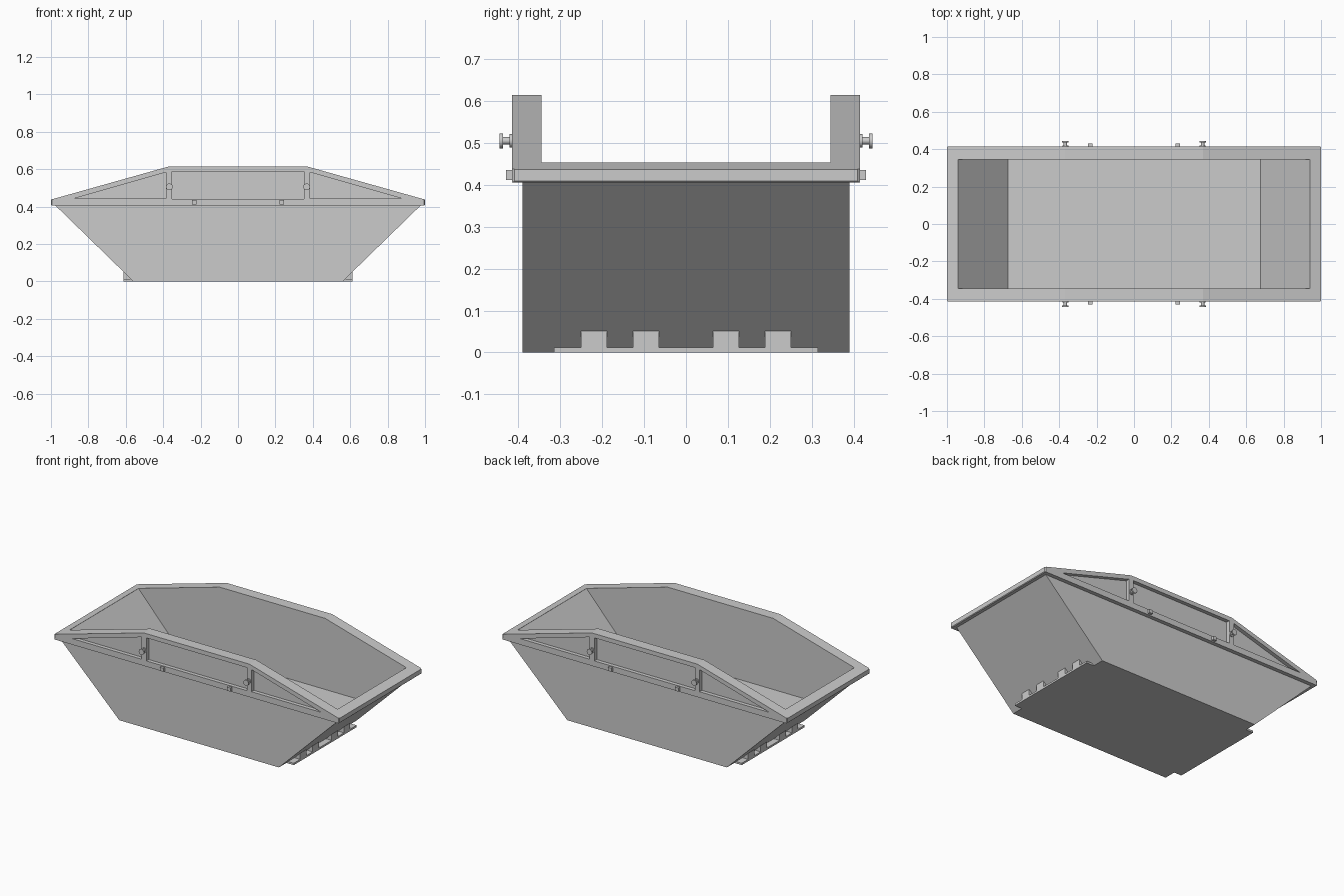
import bpy, bmesh, math
from mathutils import Matrix

if "Cube" in bpy.data.objects:
    bpy.data.objects.remove(bpy.data.objects["Cube"])


def add_object(name, bm):
    bmesh.ops.recalc_face_normals(bm, faces=bm.faces)
    mesh = bpy.data.meshes.new(name)
    bm.to_mesh(mesh)
    bm.free()
    ob = bpy.data.objects.new(name, mesh)
    bpy.context.collection.objects.link(ob)
    return ob


def prism(name, profile, y0, y1):
    """Extrude an (x, z) outline along y."""
    bm = bmesh.new()
    face = bm.faces.new([bm.verts.new((x, y0, z)) for x, z in profile])
    new = bmesh.ops.extrude_face_region(bm, geom=[face])["geom"]
    verts = [v for v in new if isinstance(v, bmesh.types.BMVert)]
    bmesh.ops.translate(bm, verts=verts, vec=(0, y1 - y0, 0))
    return add_object(name, bm)


def box(name, x0, x1, y0, y1, z0, z1):
    return prism(name, [(x0, z0), (x1, z0), (x1, z1), (x0, z1)], min(y0, y1), max(y0, y1))


def cut(ob, cutters):
    for c in cutters:
        m = ob.modifiers.new("cut", "BOOLEAN")
        m.operation = "DIFFERENCE"
        m.solver = "EXACT"
        m.object = c
        bpy.context.view_layer.objects.active = ob
        bpy.ops.object.modifier_apply(modifier=m.name)


def pin(name, x, z, side, rings):
    """Stack of discs (y0, y1, radius) pointing outward on one side."""
    bm = bmesh.new()
    for y0, y1, r in rings:
        mat = Matrix.Translation((x, side * (y0 + y1) / 2, z)) @ Matrix.Rotation(math.pi / 2, 4, "X")
        bmesh.ops.create_cone(bm, cap_ends=True, segments=20, radius1=r, radius2=r,
                              depth=y1 - y0, matrix=mat)
    ob = add_object(name, bm)
    bpy.ops.object.select_all(action="DESELECT")
    ob.select_set(True)
    bpy.context.view_layer.objects.active = ob
    bpy.ops.object.shade_smooth_by_angle()


# Cavity and side recess cutters
cavity = prism("cavity_cutter", [(-.675, .163), (.675, .163), (.94, .453), (.94, .8),
                                 (-.94, .8), (-.94, .453)], -.345, .345)
recesses = []
for s in (-1, 1):
    y0, y1 = sorted((s * .391, s * .5))
    recesses.append(box("panel_cutter", -.352, .352, y0, y1, .441, .587))
    for m in (-1, 1):
        tri = [(m * .875, .443), (m * .385, .443), (m * .385, .583)]
        recesses.append(prism("corner_panel_cutter", tri, y0, y1))

# Tapered tub
tub = prism("tub", [(-.56, 0), (.56, 0), (.978, .407), (-.978, .407)], -.39, .39)
cut(tub, [cavity])

# Raised rim with framed side panels
rim = prism("rim", [(-.996, .405), (.996, .405), (1, .409), (1, .437), (.37, .614),
                    (-.37, .614), (-1, .437), (-1, .409)], -.415, .415)
# Chamfered upright corners
bm = bmesh.new()
bm.from_mesh(rim.data)
corners = [e for e in bm.edges if all(abs(v.co.x) > .99 and v.co.z > .408 for v in e.verts)
           and abs(e.verts[0].co.y - e.verts[1].co.y) < .01]
bmesh.ops.bevel(bm, geom=corners, offset=.006, segments=1, affect="EDGES")
bm.to_mesh(rim.data)
bm.free()
cut(rim, [cavity] + recesses)

for c in [cavity] + recesses:
    bpy.data.objects.remove(c)

# Foot strips with lugs at both ends
for m in (-1, 1):
    x0, x1 = sorted((m * .55, m * .612))
    box("foot_strip", x0, x1, -.315, .315, 0, .012)
    for y in (-.22, -.095, .095, .22):
        box("foot_lug", x0, x1, y - .031, y + .031, .006, .052)

# Lifting pins and small rim pegs
for s in (-1, 1):
    for m in (-1, 1):
        pin("lifting_pin", m * .367, .505, s,
            [(.41, .421, .016), (.42, .438, .009), (.437, .445, .018)])
        box("rim_peg", m * .235 - .012, m * .235 + .012, s * .41, s * .43, .412, .435)
